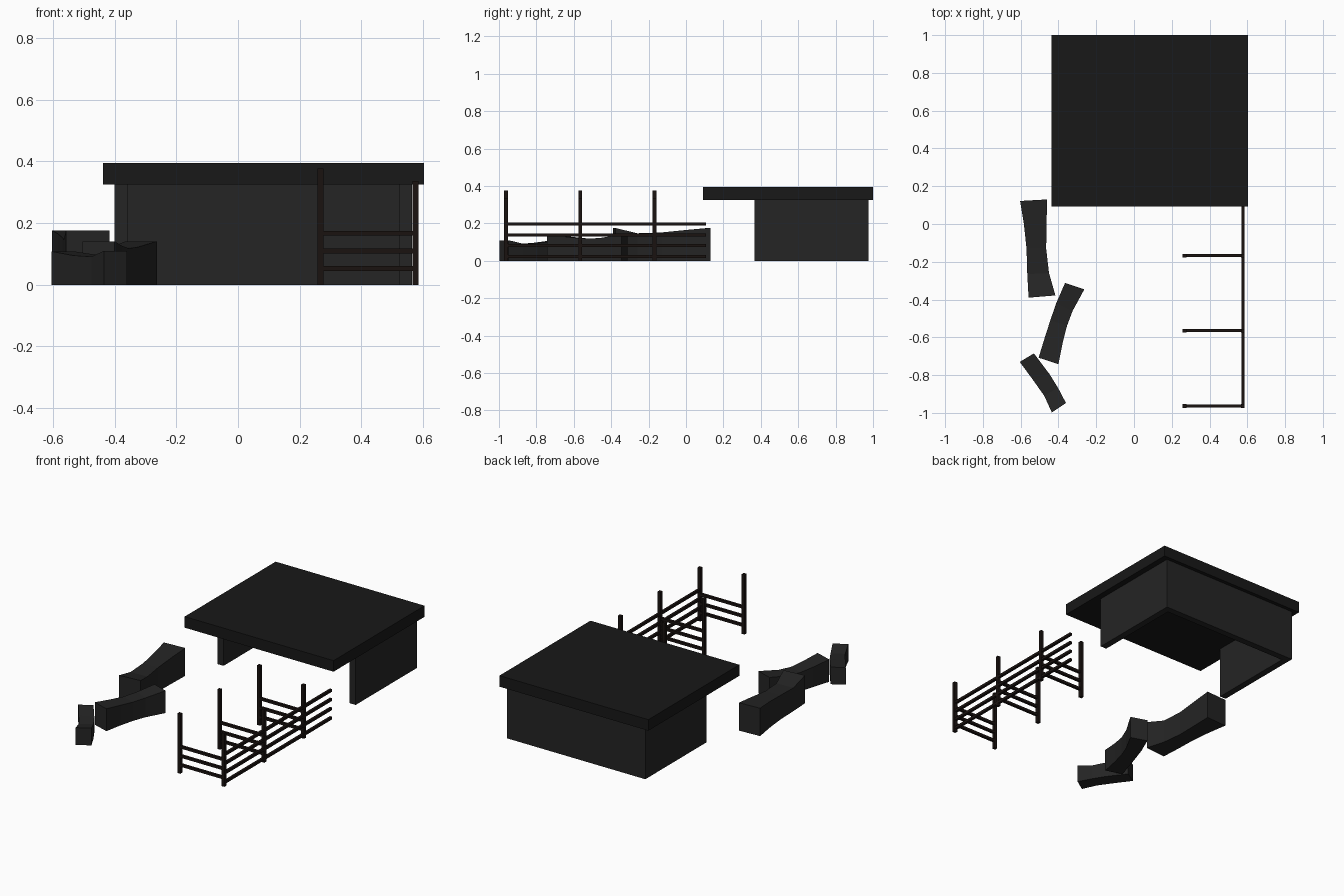
import bpy

if "Cube" in bpy.data.objects:
    bpy.data.objects.remove(bpy.data.objects["Cube"])


def material(name, rgb):
    m = bpy.data.materials.new(name)
    m.diffuse_color = (*rgb, 1)
    m.use_nodes = True
    m.node_tree.nodes["Principled BSDF"].inputs["Base Color"].default_value = m.diffuse_color
    return m


ROOF = material("roof_black", (0.009, 0.009, 0.009))
GREY = material("dark_grey", (0.018, 0.018, 0.018))
WOOD = material("dark_wood", (0.010, 0.006, 0.005))


def mesh_object(name, verts, faces, mat):
    me = bpy.data.meshes.new(name)
    me.from_pydata(verts, [], faces)
    me.materials.append(mat)
    ob = bpy.data.objects.new(name, me)
    bpy.context.collection.objects.link(ob)
    return ob


def prism(name, outline, z0, z1, mat):
    """Extrude a counter-clockwise xy outline from z0 to z1."""
    n = len(outline)
    verts = [(x, y, z) for z in (z0, z1) for x, y in outline]
    faces = [tuple(range(n))[::-1], tuple(range(n, 2 * n))]
    faces += [(i, (i + 1) % n, (i + 1) % n + n, i + n) for i in range(n)]
    return mesh_object(name, verts, faces, mat)


def box(name, x0, x1, y0, y1, z0, z1, mat):
    return prism(name, [(x0, y0), (x1, y0), (x1, y1), (x0, y1)], z0, z1, mat)


def bent_block(name, sections):
    """Loft of (left x, left y, right x, right y, height), back to front."""
    verts, faces = [], []
    for lx, ly, rx, ry, h in sections:
        verts += [(lx, ly, 0), (rx, ry, 0), (rx, ry, h), (lx, ly, h)]
    for s in range(len(sections) - 1):
        a = 4 * s
        faces += [(a + i, a + (i + 1) % 4, a + 4 + (i + 1) % 4, a + 4 + i) for i in range(4)]
    e = len(verts) - 4
    faces += [(3, 2, 1, 0), (e, e + 1, e + 2, e + 3)]
    return mesh_object(name, verts, faces, GREY)


# Shelter: flat roof on a three-sided wall, open at the front
box("roof", -0.437, 0.603, 0.092, 1.0, 0.325, 0.395, ROOF)
xl, xr, yf, yb, t = -0.40, 0.565, 0.367, 0.977, 0.042
prism("shelter_walls", [(xl, yf), (xl + t, yf), (xl + t, yb - t), (xr - t, yb - t),
                        (xr - t, yf), (xr, yf), (xr, yb), (xl, yb)], 0, 0.325, GREY)

# Fence: two rows of posts, cross rails between, long rails on the outer row
FX0, FX1, P, R = 0.268, 0.576, 0.010, 0.008
for y in (-0.168, -0.565, -0.963):
    box("inner_post", FX0 - P, FX0 + P, y - P, y + P, 0, 0.377, WOOD)
    box("outer_post", FX1 - P, FX1 + P, y - P, y + P, 0, 0.337, WOOD)
    for z in (0.052, 0.109, 0.167):
        box("cross_rail", FX0, FX1, y - R, y + R, z - R, z + R, WOOD)
for z in (0.022, 0.081, 0.139, 0.197):
    box("long_rail", FX1 - R, FX1 + R, -0.963, 0.106, z - R, z + R, WOOD)

# Bent stone blocks along the left side
bent_block("large_block", [(-0.603, 0.122, -0.460, 0.130, 0.176),
                           (-0.583, 0.00, -0.463, 0.00, 0.165),
                           (-0.569, -0.13, -0.465, -0.13, 0.152),
                           (-0.565, -0.265, -0.450, -0.26, 0.147),
                           (-0.558, -0.390, -0.416, -0.378, 0.176)])
bent_block("middle_block", [(-0.365, -0.312, -0.263, -0.346, 0.141),
                            (-0.412, -0.42, -0.325, -0.46, 0.122),
                            (-0.443, -0.51, -0.355, -0.54, 0.118),
                            (-0.472, -0.60, -0.378, -0.63, 0.127),
                            (-0.505, -0.708, -0.400, -0.742, 0.141)])
bent_block("small_block", [(-0.605, -0.730, -0.530, -0.685, 0.108),
                           (-0.535, -0.825, -0.447, -0.795, 0.095),
                           (-0.475, -0.910, -0.402, -0.868, 0.091),
                           (-0.435, -0.998, -0.360, -0.948, 0.110)])
